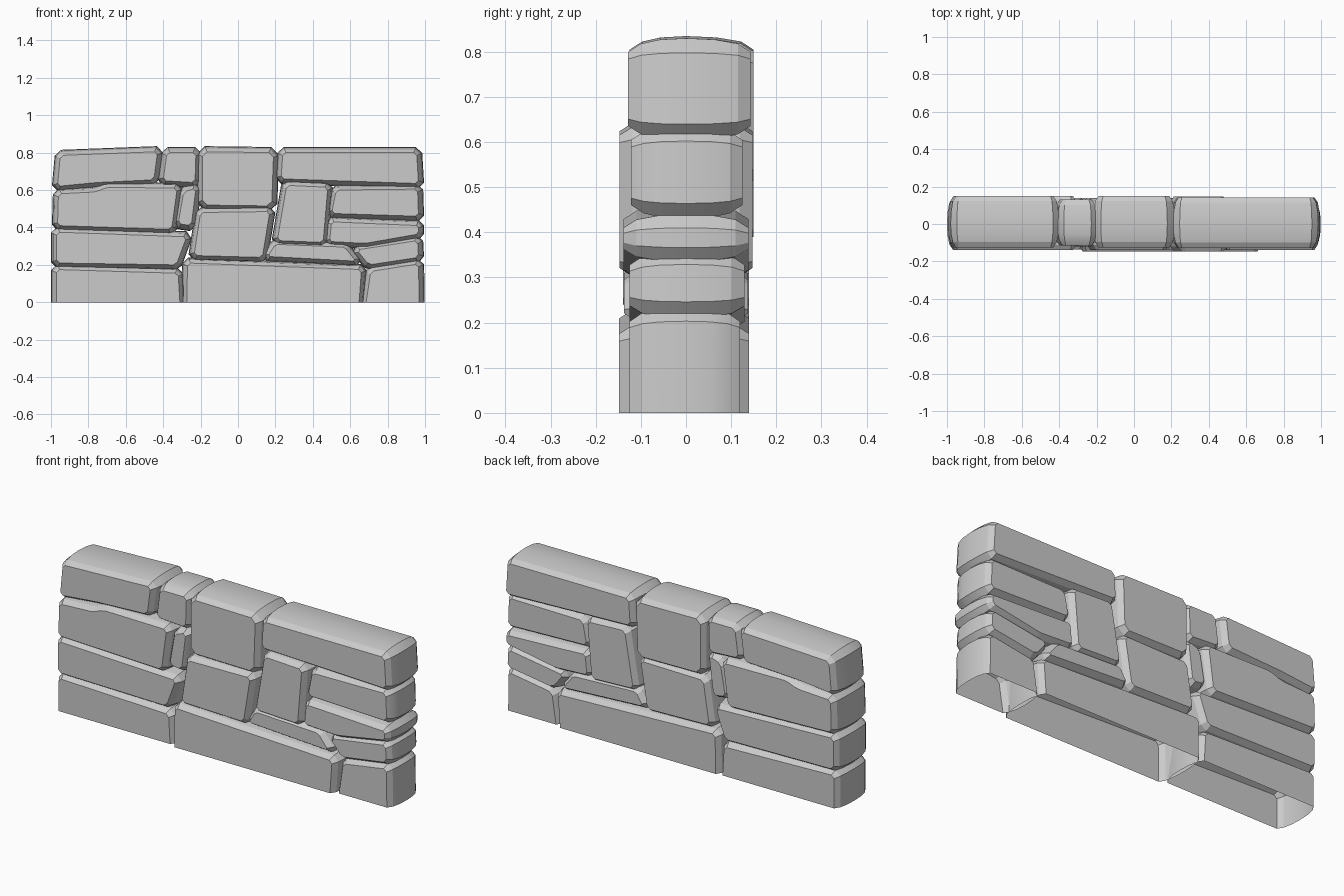
import bpy, bmesh
from mathutils import Vector

if "Cube" in bpy.data.objects:
    bpy.data.objects.remove(bpy.data.objects["Cube"])


def cut_corners(pts, c):
    # small cut on every corner of a face outline
    out = []
    for i, p in enumerate(pts):
        for q in (pts[i - 1], pts[(i + 1) % len(pts)]):
            d = q - p
            out.append(p + d.normalized() * min(c, d.length * 0.35))
    return out


def grow(pts, g):
    # mitred offset of a clockwise outline
    out = []
    for i, p in enumerate(pts):
        a = (p - pts[i - 1]).normalized()
        b = (pts[(i + 1) % len(pts)] - p).normalized()
        na, nb = Vector((-a.y, a.x)), Vector((-b.y, b.x))
        out.append(p + (na + nb) * (g / (1 + na.dot(nb))))
    return out


def stone(name, outline, front=0.13, back=0.14, cut=0.016):
    # loft of the face outline: flat faces, chamfer, gently bulging sides
    face = cut_corners([Vector(p) for p in outline], cut)
    sections = [(-front, 0), (-front + 0.028, 0.018), (-front * 0.45, 0.027), (0, 0.03),
                (back * 0.45, 0.027), (back - 0.028, 0.018), (back, 0)]
    bm = bmesh.new()
    rings = [[bm.verts.new((p.x, y, p.y)) for p in grow(face, g)] for y, g in sections]
    n = len(face)
    for r, s in zip(rings, rings[1:]):
        for i in range(n):
            j = (i + 1) % n
            bm.faces.new((r[i], r[j], s[j], s[i]))
    bm.faces.new(rings[0])
    bm.faces.new(rings[-1])
    bmesh.ops.recalc_face_normals(bm, faces=bm.faces)
    # stones of the lowest course are cut off open at the ground
    if min(p[1] for p in outline) < 0:
        bmesh.ops.bisect_plane(bm, geom=bm.verts[:] + bm.edges[:] + bm.faces[:],
                               plane_co=(0, 0, 0), plane_no=(0, 0, -1), clear_outer=True)
    me = bpy.data.meshes.new(name)
    bm.to_mesh(me)
    bm.free()
    ob = bpy.data.objects.new(name, me)
    bpy.context.collection.objects.link(ob)
    bpy.ops.object.select_all(action='DESELECT')
    ob.select_set(True)
    bpy.context.view_layer.objects.active = ob
    bpy.ops.object.shade_smooth_by_angle(angle=0.35)


# bottom course
stone("base_stone_left", [(-.97, -.1), (-.97, .175), (-.32, .155), (-.305, -.1)], .13, .135)
stone("base_stone_middle", [(-.275, -.1), (-.27, .21), (.66, .175), (.64, -.1)], .148, .14)
stone("base_stone_right", [(.67, -.1), (.71, .165), (.965, .205), (.97, -.1)], .125, .12)

# left stack
stone("left_stone_lower", [(-.97, .21), (-.97, .375), (-.275, .35), (-.33, .2)], .135, .14)
stone("left_stone_upper", [(-.965, .41), (-.96, .58), (-.76, .59), (-.70, .615), (-.325, .61), (-.355, .39)], .14, .15)
stone("left_cap_stone", [(-.965, .62), (-.95, .785), (-.43, .805), (-.45, .655), (-.76, .64)], .125, .15)

# centre stones
stone("small_cap_stone", [(-.40, .65), (-.38, .80), (-.225, .80), (-.23, .64)], .115, .13)
stone("middle_cap_stone", [(-.19, .52), (-.19, .805), (.19, .80), (.18, .515)], .125, .15, .025)
stone("small_wedge_stone", [(-.32, .42), (-.29, .59), (-.225, .61), (-.25, .41)], .12, .125)
stone("centre_stone", [(-.235, .25), (-.20, .48), (.17, .485), (.13, .24)], .14, .14)

# right stack
stone("right_cap_stone", [(.23, .66), (.24, .80), (.955, .80), (.965, .635)], .128, .143)
stone("tilted_stone", [(.21, .33), (.26, .625), (.48, .615), (.455, .32)], .147, .147)
stone("right_stone_upper", [(.50, .475), (.525, .60), (.96, .605), (.965, .46)], .122, .125)
stone("right_stone_middle", [(.49, .325), (.50, .43), (.965, .41), (.965, .365), (.68, .315)], .138, .138, .012)
stone("right_stone_lower", [(.70, .20), (.635, .28), (.96, .33), (.965, .24)], .125, .13)
stone("thin_stone", [(.16, .245), (.20, .31), (.57, .295), (.63, .22)], .137, .137, .012)
